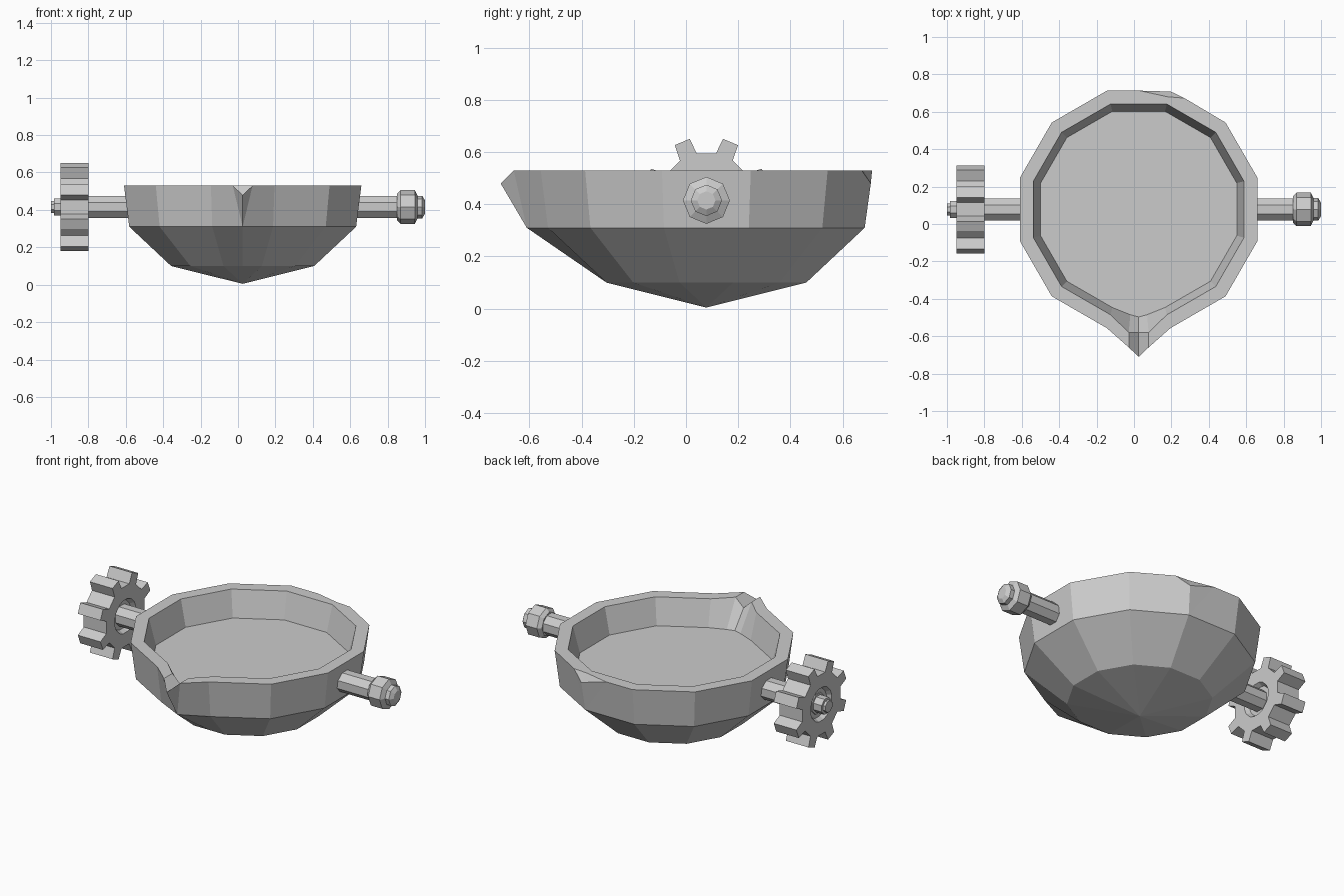
import bpy, bmesh
from math import sin, cos, radians

if "Cube" in bpy.data.objects:
    bpy.data.objects.remove(bpy.data.objects["Cube"])

CX, CY, AZ = 0.025, 0.078, 0.415   # bowl centre and axle height


def make_object(name, bm):
    bmesh.ops.remove_doubles(bm, verts=bm.verts, dist=0.0005)
    bmesh.ops.recalc_face_normals(bm, faces=bm.faces)
    me = bpy.data.meshes.new(name)
    bm.to_mesh(me)
    bm.free()
    ob = bpy.data.objects.new(name, me)
    bpy.context.collection.objects.link(ob)
    return ob


def skin(name, rows):
    """Join closed rings of equal length and cap both ends."""
    bm = bmesh.new()
    vs = [[bm.verts.new(p) for p in row] for row in rows]
    n = len(rows[0])
    for a, b in zip(vs, vs[1:]):
        for i in range(n):
            j = (i + 1) % n
            bm.faces.new((a[i], a[j], b[j], b[i]))
    bm.faces.new(vs[0])
    bm.faces.new(vs[-1])
    return make_object(name, bm)


# Bowl: twelve-sided, with a pinched spout in front and a chip in the back rim
def ring(r, z, spout, chip=None):
    """spout = right, middle and left share of (dx, y, z); chip = three points."""
    def corner(a):
        return (CX + r * cos(radians(a)), CY + r * sin(radians(a)), z)
    dx, side_y, side_z, mid_y, mid_z = spout
    pts = [(CX, mid_y, mid_z), (CX + dx, side_y, side_z)]
    for k in range(12):
        a = -75 + 30 * k
        if a == 75:
            pts += chip or [corner(a)] * 3
        else:
            pts.append(corner(a))
    pts.append((CX - dx, side_y, side_z))
    return pts


T = 0.53
rim_spout = (0.053, -0.66, T, -0.71, 0.48)
chip_a, chip_b = (0.03, 0.713, T), (0.27, 0.673, T)
skin("bowl", [
    ring(0.002, 0.005, (0, CY, 0.005, CY, 0.005)),
    ring(0.396, 0.10, (0, -0.304, 0.10, -0.304, 0.10)),
    ring(0.628, 0.31, (0, -0.61, 0.31, -0.61, 0.31)),
    ring(0.657, T, rim_spout, [chip_b, (0.197, 0.708, 0.48), chip_a]),
    ring(0.657, T, rim_spout, [chip_b, (0.18, 0.68, T), chip_a]),
    ring(0.583, T, (0.053, -0.58, T, -0.58, 0.48)),
    ring(0.543, 0.375, (0.045, -0.485, 0.375, -0.497, 0.375)),
])


# Turned parts along the axle: profile of (x, radius)
def turned(name, profile, phase=22.5):
    return skin(name, [[(x, CY + r * cos(radians(45 * i + phase)),
                         AZ + r * sin(radians(45 * i + phase))) for i in range(8)]
                       for x, r in profile])


turned("left_axle", [(-0.56, 0.063), (-0.985, 0.063)][:1] +
       [(-0.93, 0.063), (-0.93, 0.05), (-0.985, 0.05), (-0.985, 0.035), (-1.0, 0.035)])
turned("right_axle", [(0.61, 0.063), (0.88, 0.063)])
turned("right_knob", [(0.85, 0.07), (0.87, 0.09), (0.945, 0.09), (0.96, 0.06),
                      (0.985, 0.06), (1.0, 0.035)], 0)


# Gear: eight teeth, with a shallow dish around the axle on both faces
def gear_ring(x, r=None):
    pts = []
    for k in range(8):
        for off, rad in ((-11, 0.183), (-7.3, 0.244), (7.3, 0.244), (11, 0.183)):
            a = radians(22.5 + 45 * k + off)
            q = r or rad
            pts.append((x, CY + q * cos(a), AZ + q * sin(a)))
    return pts


skin("gear", [gear_ring(-0.925, 0.06), gear_ring(-0.925, 0.085), gear_ring(-0.95, 0.10),
              gear_ring(-0.95), gear_ring(-0.80), gear_ring(-0.80, 0.10),
              gear_ring(-0.825, 0.085), gear_ring(-0.825, 0.06)])
